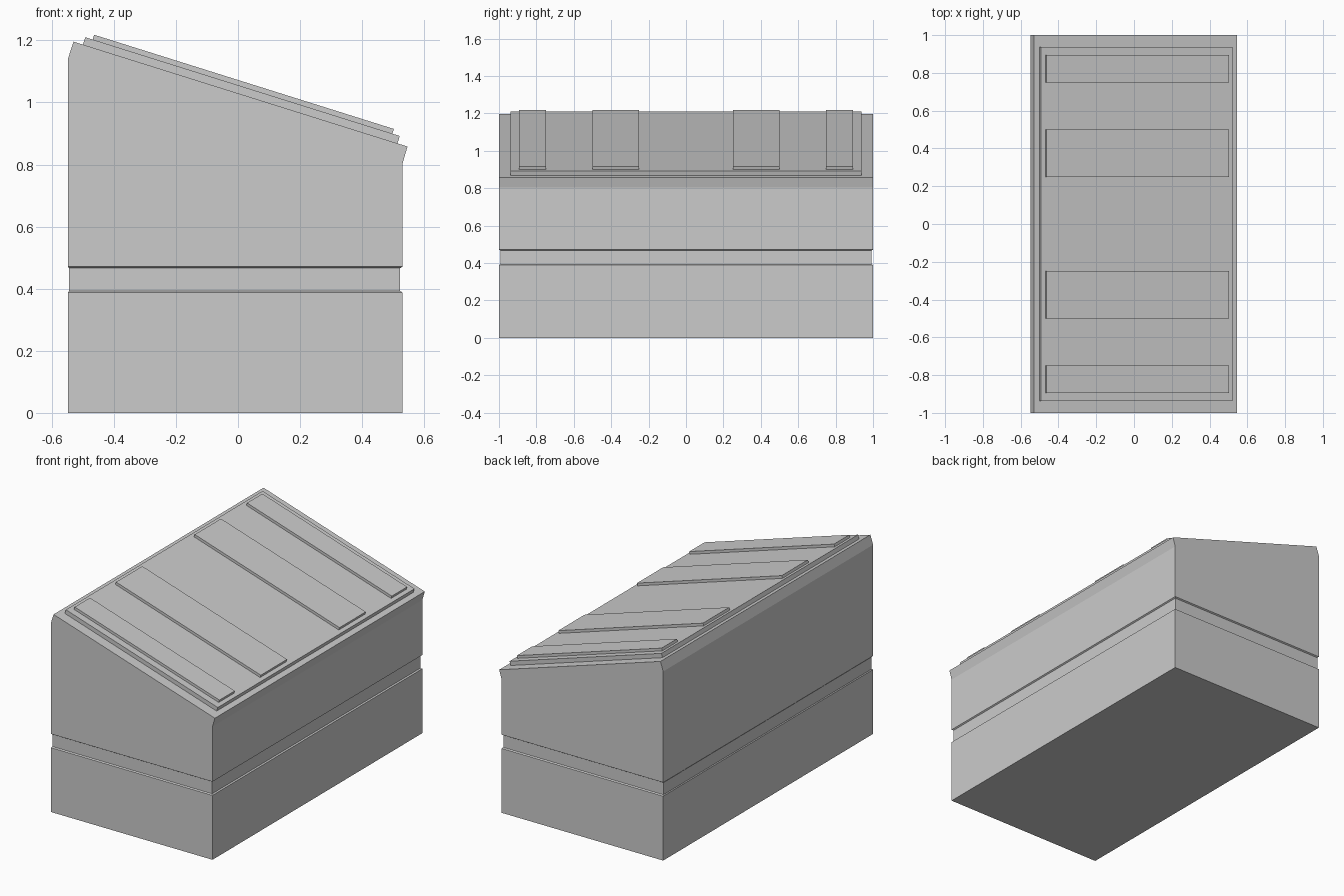
import bpy
import bmesh
from mathutils import Vector

if "Cube" in bpy.data.objects:
    bpy.data.objects.remove(bpy.data.objects["Cube"])


def finish(name, bm):
    bmesh.ops.recalc_face_normals(bm, faces=bm.faces)
    mesh = bpy.data.meshes.new(name)
    bm.to_mesh(mesh)
    bm.free()
    obj = bpy.data.objects.new(name, mesh)
    bpy.context.collection.objects.link(obj)
    return obj


def loft(name, rings):
    """Stack four-sided rings given as (left x, left z, right x, right z, half depth)."""
    bm = bmesh.new()
    loops = []
    for xl, zl, xr, zr, y in rings:
        pts = [(xl, -y, zl), (xr, -y, zr), (xr, y, zr), (xl, y, zl)]
        loops.append([bm.verts.new(p) for p in pts])
    for a, b in zip(loops, loops[1:]):
        for i in range(4):
            j = (i + 1) % 4
            bm.faces.new((a[i], a[j], b[j], b[i]))
    bm.faces.new(loops[0])
    bm.faces.new(loops[-1])
    return finish(name, bm)


# Body: base, shallow groove, upper block and tilted top rim
loft("body", [
    (-0.548, 0.0, 0.53, 0.0, 1.0),
    (-0.548, 0.388, 0.53, 0.388, 1.0),
    (-0.544, 0.393, 0.522, 0.393, 0.992),
    (-0.544, 0.466, 0.522, 0.466, 0.992),
    (-0.548, 0.471, 0.53, 0.471, 1.0),
    (-0.548, 1.14, 0.53, 0.803, 1.0),
    (-0.53, 1.196, 0.546, 0.858, 1.0),
])

# Frame of the sloping top
corner = Vector((-0.53, 0, 1.196))
along = (Vector((0.546, 0, 0.858)) - corner).normalized()
up = Vector((-along.z, 0, along.x))


def slab(name, s0, s1, y0, y1, h0, h1):
    """Box lying on the slope: s runs down the slope, h is height above it."""
    bm = bmesh.new()
    bmesh.ops.create_cube(bm, size=1)
    for v in bm.verts:
        s = s0 if v.co.x < 0 else s1
        h = h0 if v.co.z < 0 else h1
        y = y0 if v.co.y < 0 else y1
        v.co = corner + along * s + up * h + Vector((0, y, 0))
    return finish(name, bm)


# Raised lid panel and the four strips across it
slab("lid_panel", 0.032, 1.094, -0.937, 0.937, -0.01, 0.025)
for side, sign in (("front", -1), ("back", 1)):
    for kind, a, b in (("inner", 0.25, 0.5), ("outer", 0.748, 0.894)):
        y0, y1 = sorted((sign * a, sign * b))
        slab(f"{kind}_strip_{side}", 0.057, 1.069, y0, y1, 0.015, 0.041)
